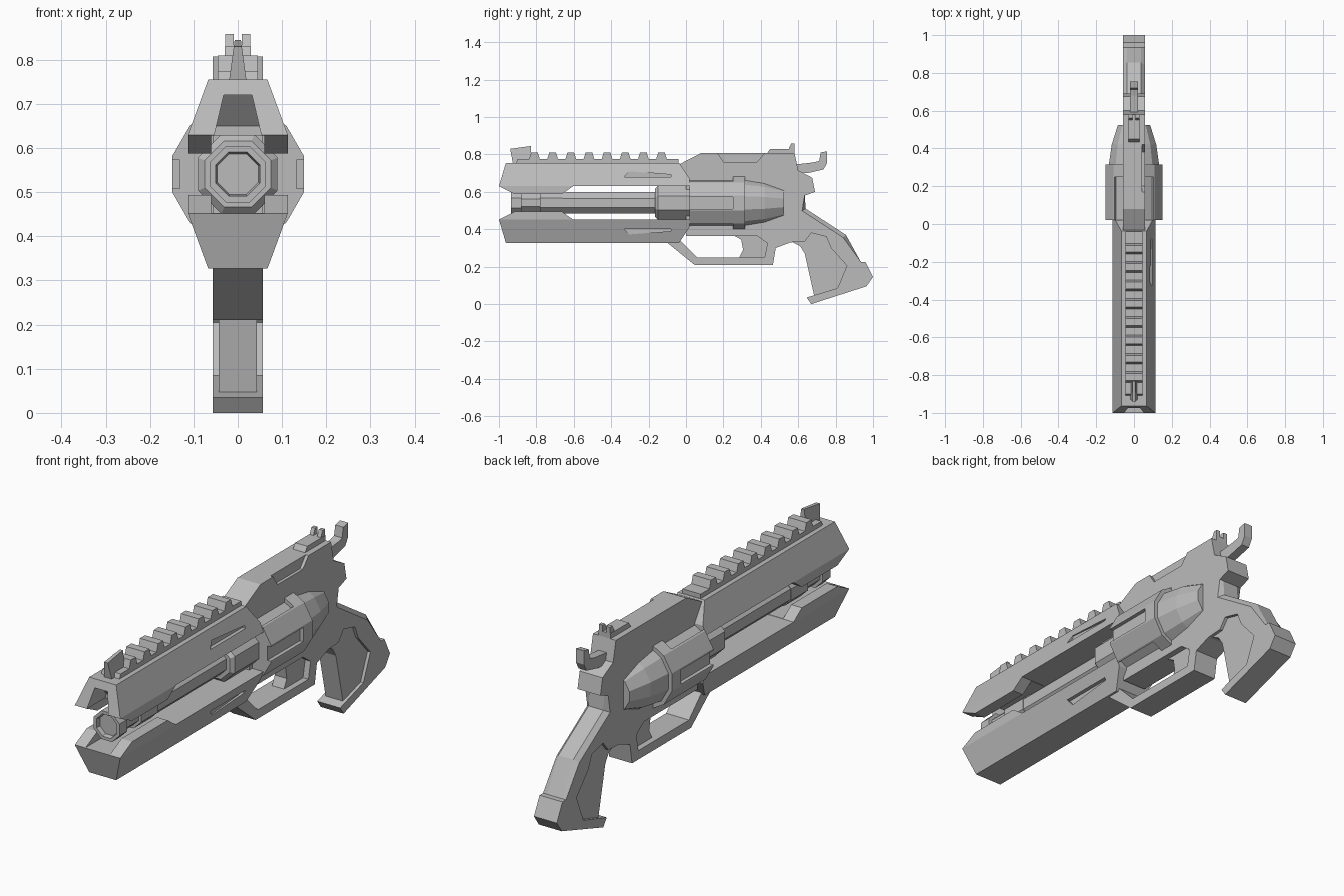
import bpy, bmesh
from math import pi, cos, sin
from mathutils import Matrix, Vector

if "Cube" in bpy.data.objects:
    bpy.data.objects.remove(bpy.data.objects["Cube"])

steel = bpy.data.materials.new("grey_metal")
steel.use_nodes = True
GREY = (0.5, 0.5, 0.5, 1)
steel.diffuse_color = GREY
steel.node_tree.nodes["Principled BSDF"].inputs["Base Color"].default_value = GREY

AXIS = 0.541  # height of the bore line


def finish(name, bm):
    bmesh.ops.recalc_face_normals(bm, faces=bm.faces[:])
    mesh = bpy.data.meshes.new(name)
    bm.to_mesh(mesh)
    bm.free()
    mesh.materials.append(steel)
    ob = bpy.data.objects.new(name, mesh)
    bpy.context.collection.objects.link(ob)
    return ob


def lerp(table, z):
    for (z0, w0), (z1, w1) in zip(table, table[1:]):
        if z <= z1:
            return w0 + (w1 - w0) * max(0, (z - z0) / (z1 - z0))
    return table[-1][1]


def prism(name, pts, width, x0=None, flip=False, chamfer=None):
    """Side profile (y, z) pushed out along x; width may vary with height."""
    bm = bmesh.new()
    face = bm.faces.new([bm.verts.new((-1, y, z)) for y, z in pts])
    out = bmesh.ops.extrude_face_region(bm, geom=[face], use_keep_orig=True)["geom"]
    bmesh.ops.translate(bm, vec=(2, 0, 0), verts=[v for v in out if isinstance(v, bmesh.types.BMVert)])
    table = width if isinstance(width, list) else [(0, width), (1, width)]
    for z, w in table[1:-1]:
        bmesh.ops.bisect_plane(bm, geom=bm.verts[:] + bm.edges[:] + bm.faces[:],
                               plane_co=(0, 0, z), plane_no=(0, 0, 1))
    for v in bm.verts:
        w = lerp(table, v.co.z)
        v.co.x = w if v.co.x > 0 else (-w if x0 is None else x0)
        if flip:
            v.co.z = 2 * AXIS - v.co.z
    if chamfer:
        edges = [e for e in bm.edges if abs(e.verts[0].co.x - e.verts[1].co.x) < 0.01
                 and chamfer((e.verts[0].co + e.verts[1].co) / 2)]
        bmesh.ops.bevel(bm, geom=edges, offset=0.02, segments=1, affect='EDGES')
    return finish(name, bm)


def lathe(name, profile, n):
    """Faceted solid turned about the bore line; profile is (y, flat radius)."""
    bm = bmesh.new()
    rings = []
    for y, r in profile:
        r /= cos(pi / n)
        rings.append([bm.verts.new((r * cos((2 * i + 1) * pi / n), y, AXIS + r * sin((2 * i + 1) * pi / n)))
                      for i in range(n)])
    for a, b in zip(rings, rings[1:]):
        for i in range(n):
            bm.faces.new((a[i], a[i - 1], b[i - 1], b[i]))
    bm.faces.new(rings[0])
    bm.faces.new(rings[-1])
    return finish(name, bm)


def box(name, lo, hi, turn=0):
    """Box between two corners, turned about the bore line."""
    bm = bmesh.new()
    bmesh.ops.create_cube(bm, size=1)
    lo, hi = Vector(lo), Vector(hi)
    for v in bm.verts:
        v.co = (lo + hi) / 2 + Matrix.Diagonal(hi - lo) @ v.co
    bmesh.ops.rotate(bm, verts=bm.verts[:], cent=(0, 0, AXIS), matrix=Matrix.Rotation(turn, 3, 'Y'))
    return finish(name, bm)


def cut(ob, cutter):
    mod = ob.modifiers.new("cut", 'BOOLEAN')
    mod.operation, mod.solver, mod.object = 'DIFFERENCE', 'EXACT', cutter
    bpy.context.view_layer.objects.active = ob
    bpy.ops.object.modifier_apply(modifier=mod.name)
    bpy.data.objects.remove(cutter)


# Upper and lower barrel shrouds, mirrored about the bore line
shroud = [(-.963, .755), (-1, .63), (-.915, .588), (-.663, .588), (-.604, .63),
          (.02, .63), (.02, .67), (-.037, .755)]
slot = [(-.33, .68), (-.305, .71), (-.08, .692), (-.08, .68)]
for name, flip in (("upper_shroud", False), ("lower_shroud", True)):
    ob = prism(name, shroud, [(.5, .113), (.63, .113), (.755, .067)], flip=flip)
    # muzzle recess with a sloping back wall
    cut(ob, prism("recess_cutter", [(-1.1, .72), (-1.1, .5), (-.87, .5), (-.87, .65), (-.93, .72)],
                  [(.5, .06), (.6, .06), (.72, .032)], flip=flip))
    # barrel channel between the front cheeks
    z = (2 * AXIS - .629, .58) if flip else (.5, .629)
    cut(ob, box("channel_cutter", (-.06, -1.1, z[0]), (.06, -.55, z[1])))
    # side vents
    for s in (-1, 1):
        cut(ob, prism("vent_cutter", slot, s * .15, x0=s * .078, flip=flip))

# Barrel with muzzle ring and rear collar
lathe("barrel", [(-.915, .02), (-.915, .046), (-.935, .05), (-.935, .064), (-.88, .064), (-.88, .05),
                 (-.78, .05), (-.78, .062), (-.66, .062), (-.66, .058), (-.1, .058)], 8)
lathe("barrel_collar", [(-.165, .075), (-.15, .09), (.05, .09)], 8)

# Fluted cylinder and its tapered rear shield
drum = lathe("cylinder", [(.02, .15), (.315, .15)], 12)
for k in range(6):
    cut(drum, box("flute_cutter", (.133, -.1, AXIS - .032), (.3, .25, AXIS + .032), k * pi / 3))
lathe("rear_shield", [(.30, .135), (.42, .118), (.525, .085)], 12)

# Frame, trigger guard, backstrap and butt in one profile
frame = [(-.04, .745), (.08, .807), (.58, .807), (.60, .715), (.675, .675), (.69, .60), (.635, .58),
         (.64, .51), (.855, .37), (.935, .225), (.96, .225), (1, .145), (.965, .095), (.67, 0),
         (.645, .035), (.81, .085), (.86, .205), (.775, .30), (.75, .36), (.67, .38), (.635, .335),
         (.56, .33), (.48, .30), (.465, .21), (.045, .21), (-.115, .34), (-.03, .34), (.06, .25),
         (.42, .25), (.435, .325), (.38, .365), (.0, .365), (.0, .66)]
body = prism("frame", frame, .057,
             chamfer=lambda m: .25 < m.z < .56 and m.y + m.z > 1.15 and abs(m.x) > .05)
# reliefs along the top strap
relief = [(.17, .85), (.17, .807), (.20, .76), (.38, .76), (.42, .807), (.42, .85)]
for s in (-1, 1):
    cut(body, prism("strap_cutter", relief, s * .1, x0=s * .043))

# Recessed grip core and trigger
prism("grip_core", [(.55, .34), (.61, .31), (.635, .27), (.685, .045), (.82, .07), (.88, .21),
                    (.79, .31), (.76, .38), (.66, .40)], .043)
prism("trigger", [(.23, .38), (.295, .345), (.305, .29), (.28, .24), (.43, .24), (.445, .33), (.39, .38)], .03)

# Top rail with teeth
prism("rail", [(-.91, .75), (-.90, .775), (-.04, .775), (-.04, .75)], .045)
for i in range(8):
    y = -.81 + i * .097
    prism("rail_tooth", [(y - .03, .77), (y - .018, .81), (y + .018, .81), (y + .03, .77)], .045)

# Sights
prism("front_sight", [(-.925, .75), (-.94, .83), (-.83, .845), (-.83, .75)], [(.75, .02), (.845, .007)])
prism("rear_sight_base", [(.43, .80), (.45, .83), (.58, .83), (.58, .80)], .03)
for s in (-1, 1):
    prism("rear_sight_post", [(.545, .82), (.562, .858), (.58, .858), (.58, .82)], s * .028, x0=s * .009)

# Hammer
prism("hammer", [(.57, .745), (.68, .757), (.712, .765), (.72, .81), (.755, .817), (.755, .755),
                 (.735, .72), (.65, .70), (.58, .70)], .02)
